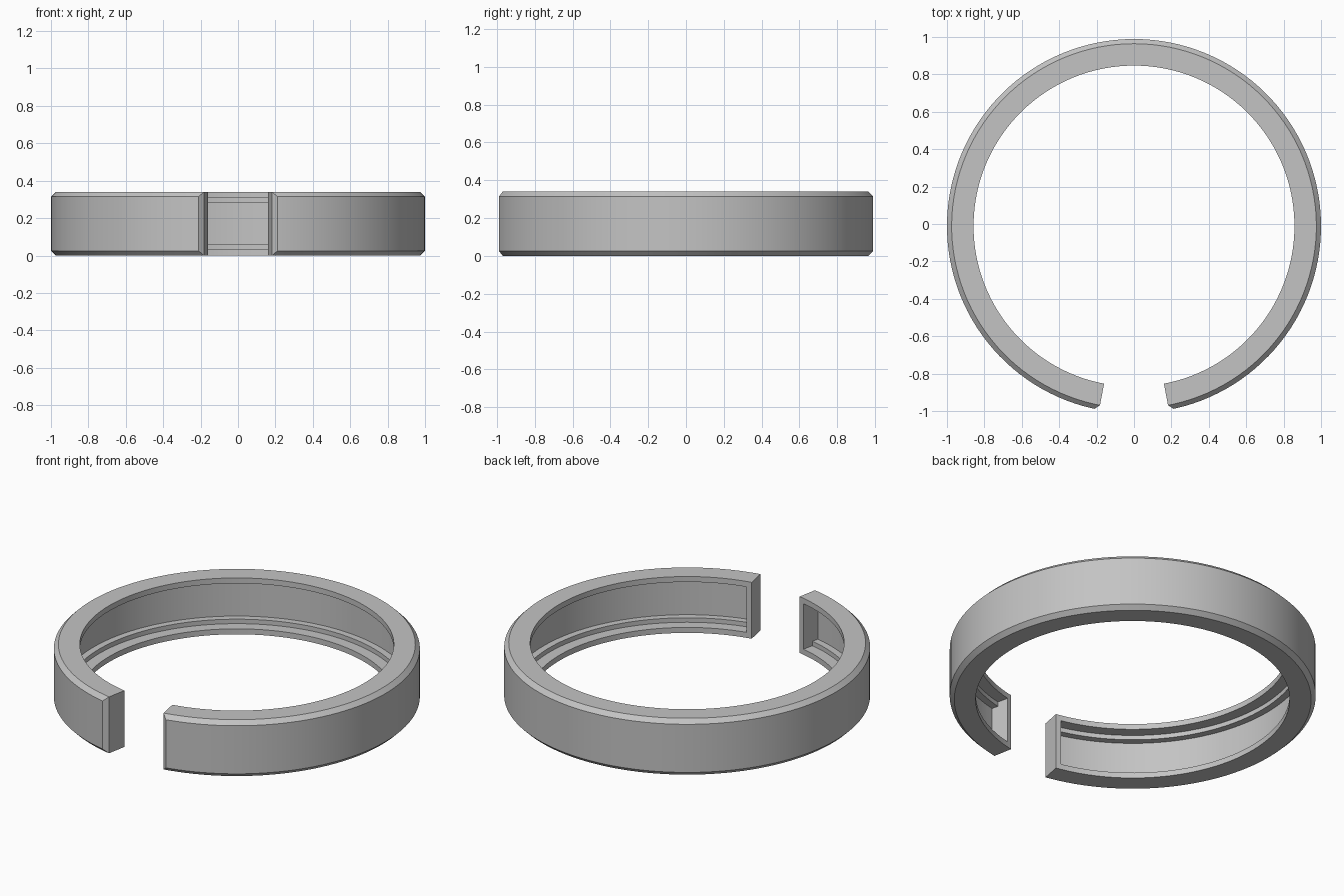
import bpy, bmesh, math

cube = bpy.data.objects.get("Cube")
if cube:
    bpy.data.objects.remove(cube)

# Dimensions
HEIGHT, OUTER, INNER, BEVEL = 0.34, 1.0, 0.858, 0.025
LIP, STEP = 0.033, 0.06           # lip and step heights
STEP_R, WALL_R = 0.925, 0.965     # groove radii
GAP = math.radians(10.75)         # half angle of the opening
END_WALL = 0.035                  # thickness of the end walls, in radians
CENTRE_Y = -0.011
SEGMENTS = 120

# Flat grey material
grey = bpy.data.materials.new("plain grey")
grey.use_nodes = True
colour = (0.55, 0.55, 0.55, 1)
grey.diffuse_color = colour
grey.node_tree.nodes["Principled BSDF"].inputs["Base Color"].default_value = colour

# Cross-section halves: outer skin from lower lip to upper lip, then the groove
lower_skin = [(INNER, LIP), (INNER, 0), (OUTER - BEVEL, 0), (OUTER, BEVEL)]
lower_groove = [(INNER, LIP), (STEP_R, LIP), (STEP_R, STEP), (WALL_R, STEP)]


def mirrored(points):
    return points + [(r, HEIGHT - z) for r, z in reversed(points)]


skin = mirrored(lower_skin)
groove = mirrored(lower_groove)[1:-1]
end_skin = [(min(r, OUTER - BEVEL), 0 if r == OUTER and z < HEIGHT / 2
             else HEIGHT if r == OUTER else z) for r, z in skin]

# Stations round the ring: bevelled end, end wall, open channel, end wall, end
first, last = GAP + END_WALL, 2 * math.pi - GAP - END_WALL
channel = [first + (last - first) * i / SEGMENTS for i in range(SEGMENTS + 1)]
angles = [GAP, GAP + BEVEL] + channel + [2 * math.pi - GAP - BEVEL, 2 * math.pi - GAP]

bm = bmesh.new()


def row(points, angle):
    return [bm.verts.new((r * math.sin(angle), CENTRE_Y - r * math.cos(angle), z))
            for r, z in points]


def bridge(a, b):
    for i in range(len(a) - 1):
        bm.faces.new((a[i], a[i + 1], b[i + 1], b[i]))


# Outer skin and solid ends
ends = (0, len(angles) - 1)
skins = [row(end_skin if i in ends else skin, a) for i, a in enumerate(angles)]
for i in range(len(skins) - 1):
    bridge(skins[i], skins[i + 1])
    if i < 2 or i >= len(skins) - 3:
        a, b = skins[i], skins[i + 1]
        bm.faces.new((a[-1], a[0], b[0], b[-1]))

# Stepped inner groove, closed by the inside of each end wall
grooves = []
for i, angle in enumerate(channel):
    s = skins[i + 2]
    grooves.append([s[0]] + row(groove, angle) + [s[-1]])
for a, b in zip(grooves, grooves[1:]):
    bridge(a, b)
bm.faces.new(grooves[0])
bm.faces.new(grooves[-1])

# End faces, joining the bevel corners
bmesh.ops.remove_doubles(bm, verts=bm.verts, dist=0.0001)
open_edges = [e for e in bm.edges if e.is_boundary]
bmesh.ops.holes_fill(bm, edges=open_edges, sides=0)
bmesh.ops.recalc_face_normals(bm, faces=bm.faces)

mesh = bpy.data.meshes.new("split_ring")
bm.to_mesh(mesh)
bm.free()
mesh.materials.append(grey)
ring = bpy.data.objects.new("split_ring", mesh)
bpy.context.collection.objects.link(ring)

bpy.context.view_layer.objects.active = ring
ring.select_set(True)
bpy.ops.object.shade_smooth_by_angle(angle=math.radians(25))
